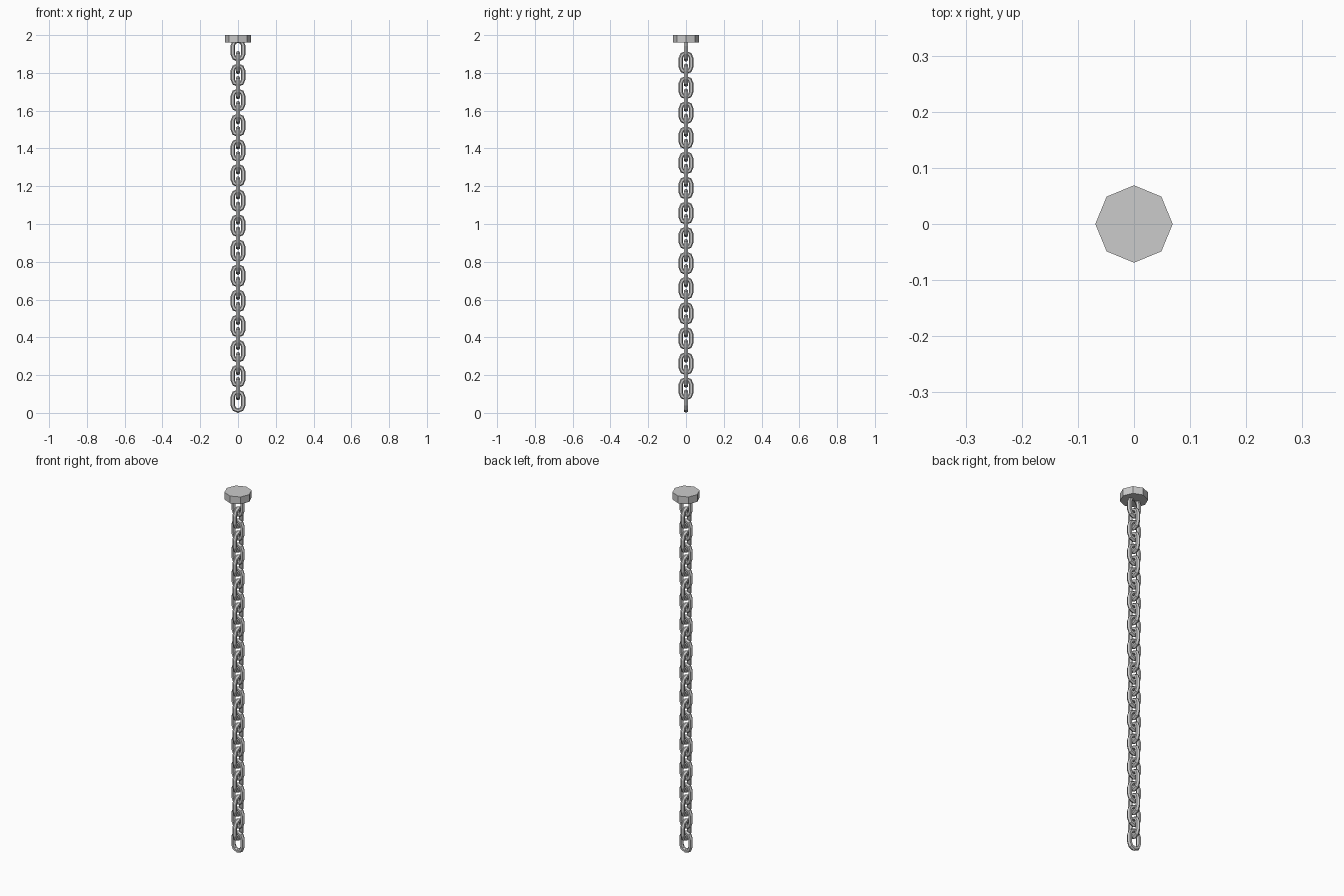
import bpy, bmesh
from math import sin, cos, pi

if "Cube" in bpy.data.objects:
    bpy.data.objects.remove(bpy.data.objects["Cube"])

WIRE = 0.012      # wire radius (hexagonal section)
BEND = 0.028      # radius of the link ends
STRAIGHT = 0.022  # half length of the straight sides
SIDES, ARC = 6, 4
PITCH, COUNT = 0.0664, 29


def link_mesh():
    # hexagonal wire swept round a stadium-shaped path in the xz plane
    bm = bmesh.new()
    rings = []
    for end in (0, 1):
        for i in range(ARC + 1):
            a = end * pi + pi * i / ARC
            shift = STRAIGHT if end == 0 else -STRAIGHT
            ring = []
            for s in range(SIDES):
                t = 2 * pi * s / SIDES
                r = BEND + WIRE * cos(t)
                ring.append(bm.verts.new((r * cos(a), WIRE * sin(t), r * sin(a) + shift)))
            rings.append(ring)
    for k, ring in enumerate(rings):
        nxt = rings[(k + 1) % len(rings)]
        for s in range(SIDES):
            t = (s + 1) % SIDES
            bm.faces.new((ring[s], ring[t], nxt[t], nxt[s]))
    bmesh.ops.recalc_face_normals(bm, faces=bm.faces)
    me = bpy.data.meshes.new("chain_link")
    bm.to_mesh(me)
    bm.free()
    return me


# chain of links, each turned a quarter from the last
mesh = link_mesh()
base = STRAIGHT + BEND + WIRE
for n in range(COUNT):
    link = bpy.data.objects.new(f"chain_link_{n + 1:02d}", mesh)
    link.location.z = base + n * PITCH
    link.rotation_euler.z = pi / 2 * (n % 2)
    bpy.context.collection.objects.link(link)

# octagonal ceiling mount
bpy.ops.mesh.primitive_cylinder_add(vertices=8, radius=0.069, depth=0.04,
                                    location=(0, 0, 1.98))
bpy.context.object.name = "ceiling_mount"
